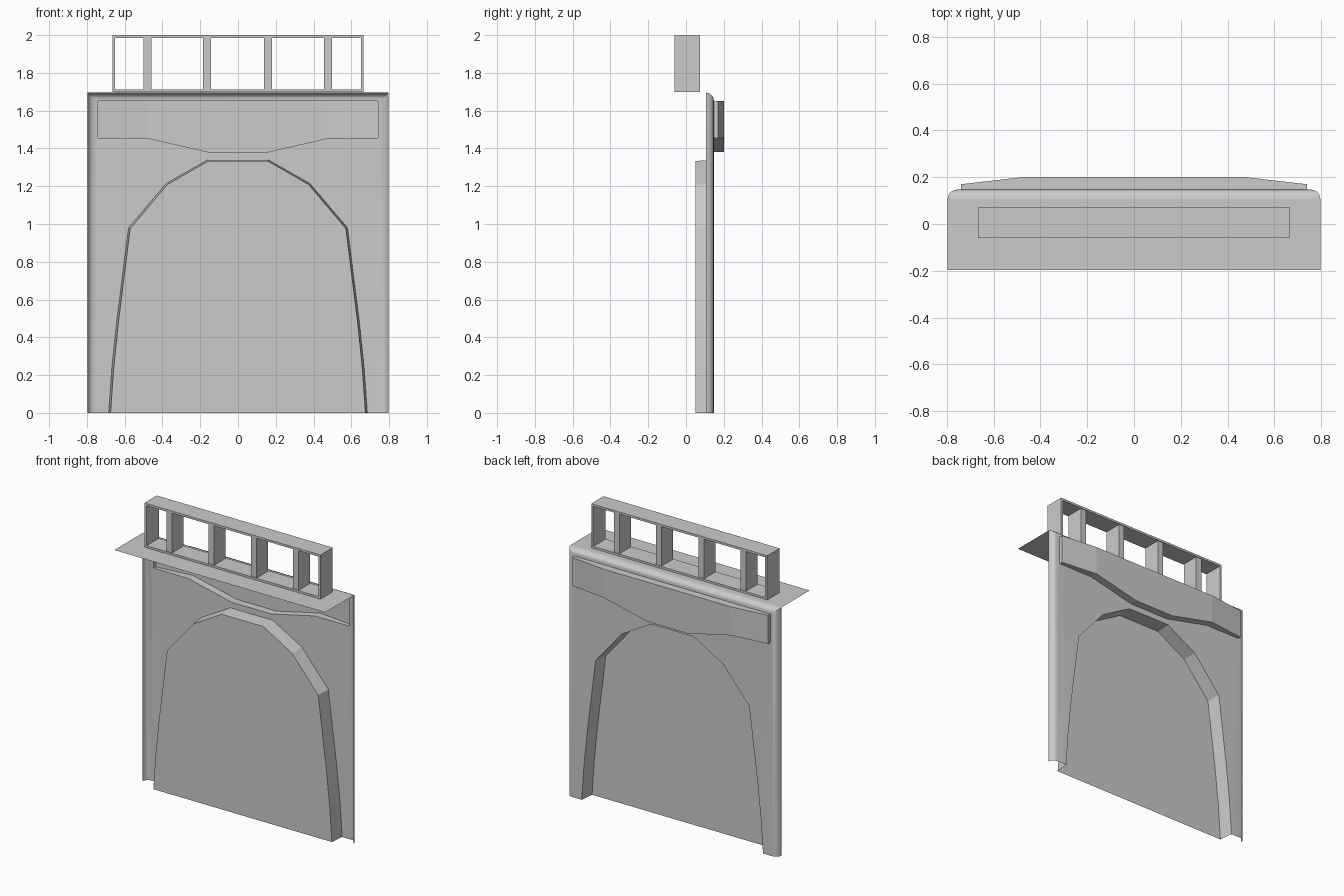
import bpy, bmesh, math

if "Cube" in bpy.data.objects:
    bpy.data.objects.remove(bpy.data.objects["Cube"])

WALL_Y, EDGE_Y, PANEL_Y = 0.147, 0.107, 0.05
TOP, HALF, R = 1.695, 0.797, 0.04


def finish(bm, name, outward=True):
    """Weld, orient toward +y for open sheets, and link."""
    bmesh.ops.remove_doubles(bm, verts=bm.verts, dist=0.0005)
    bmesh.ops.recalc_face_normals(bm, faces=bm.faces)
    if outward:
        big = max(bm.faces, key=lambda f: abs(f.normal.y) * f.calc_area())
        if big.normal.y < 0:
            bmesh.ops.reverse_faces(bm, faces=bm.faces)
    me = bpy.data.meshes.new(name)
    bm.to_mesh(me)
    bm.free()
    ob = bpy.data.objects.new(name, me)
    bpy.context.collection.objects.link(ob)
    return ob


def smooth(ob):
    bpy.ops.object.select_all(action='DESELECT')
    bpy.context.view_layer.objects.active = ob
    ob.select_set(True)
    bpy.ops.object.shade_smooth_by_angle(angle=math.radians(35))


def strip(bm, a, b, closed=False):
    """Quads between two matching rows of vertices."""
    n = len(a)
    for i in range(n if closed else n - 1):
        j = (i + 1) % n
        bm.faces.new((a[i], a[j], b[j], b[i]))


def row(bm, pts, y):
    return [bm.verts.new((x, y, z)) for x, z in pts]


def box(name, x0, x1, y0, y1, z0, z1):
    bm = bmesh.new()
    bmesh.ops.create_cube(bm, size=1)
    for v in bm.verts:
        v.co = ((x0 + x1) / 2 + v.co.x * (x1 - x0),
                (y0 + y1) / 2 + v.co.y * (y1 - y0),
                (z0 + z1) / 2 + v.co.z * (z1 - z0))
    return finish(bm, name, False)


# Half profiles, mirrored across x
half_arch = [(0.685, 0), (0.668, 0.24), (0.643, 0.48), (0.58, 0.98), (0.38, 1.215), (0.16, 1.34)]
arch = half_arch + [(-x, z) for x, z in reversed(half_arch)]
half_board = [(0.15, 1.38), (0.48, 1.455), (0.74, 1.455), (0.74, 1.65), (0.48, 1.65)]
board = half_board + [(-x, z) for x, z in reversed(half_board)]


def outer(d):
    return [(HALF - d, 0), (HALF - d, TOP - d), (-HALF + d, TOP - d), (-HALF + d, 0)]


# Wall sheet with arch opening and recess opening, rounded at sides and top
bm = bmesh.new()
edges = []
for pts in (outer(R) + arch[::-1], board):
    vs = row(bm, pts, WALL_Y)
    edges += [bm.edges.new((vs[i - 1], vs[i])) for i in range(len(vs))]
bmesh.ops.triangle_fill(bm, edges=edges, use_beauty=True, normal=(0, 1, 0))
prev = None
for k in range(6):
    a = math.pi / 2 * k / 5
    cur = row(bm, outer(R * (1 - math.cos(a))), EDGE_Y + R * math.sin(a))
    if prev:
        strip(bm, prev, cur)
    prev = cur
smooth(finish(bm, "wall"))

# Arch reveal and set-back panel
bm = bmesh.new()
front = row(bm, arch, WALL_Y)
back = row(bm, [(x * 0.985, z * 0.995) for x, z in arch], PANEL_Y)
strip(bm, front, back)
bm.faces.new(back)
finish(bm, "arch_panel")

# Raised fascia board, hollow behind, with angled ends
bm = bmesh.new()
rim = row(bm, board, WALL_Y)
face = [bm.verts.new((x, 0.17 if abs(x) > 0.7 else 0.2, z)) for x, z in board]
strip(bm, rim, face, True)
for ids in ((0, 1, 4, 5, 8, 9), (1, 2, 3, 4), (5, 6, 7, 8)):
    bm.faces.new([face[i] for i in ids])
finish(bm, "fascia_board")

# Thin flat roof
bm = bmesh.new()
bm.faces.new([bm.verts.new((x, y, TOP)) for x, y in
              ((-HALF, -0.197), (HALF, -0.197), (HALF, EDGE_Y), (-HALF, EDGE_Y))])
finish(bm, "roof", False)

# Open frame on the roof: rails, ends and posts
Y0, Y1, X, T = -0.06, 0.073, 0.665, 0.015
box("frame_top", -X, X, Y0, Y1, 2 - T, 2)
box("frame_bottom", -X, X, Y0, Y1, 1.698, 1.712)
for s in (-1, 1):
    box("frame_end", s * X - (T if s > 0 else 0), s * X + (T if s < 0 else 0), Y0, Y1, 1.712, 2 - T)
for cx in (-0.48, -0.163, 0.159, 0.476):
    box("frame_post", cx - 0.021, cx + 0.021, Y0 + 0.005, Y1 - 0.005, 1.712, 2 - T)
